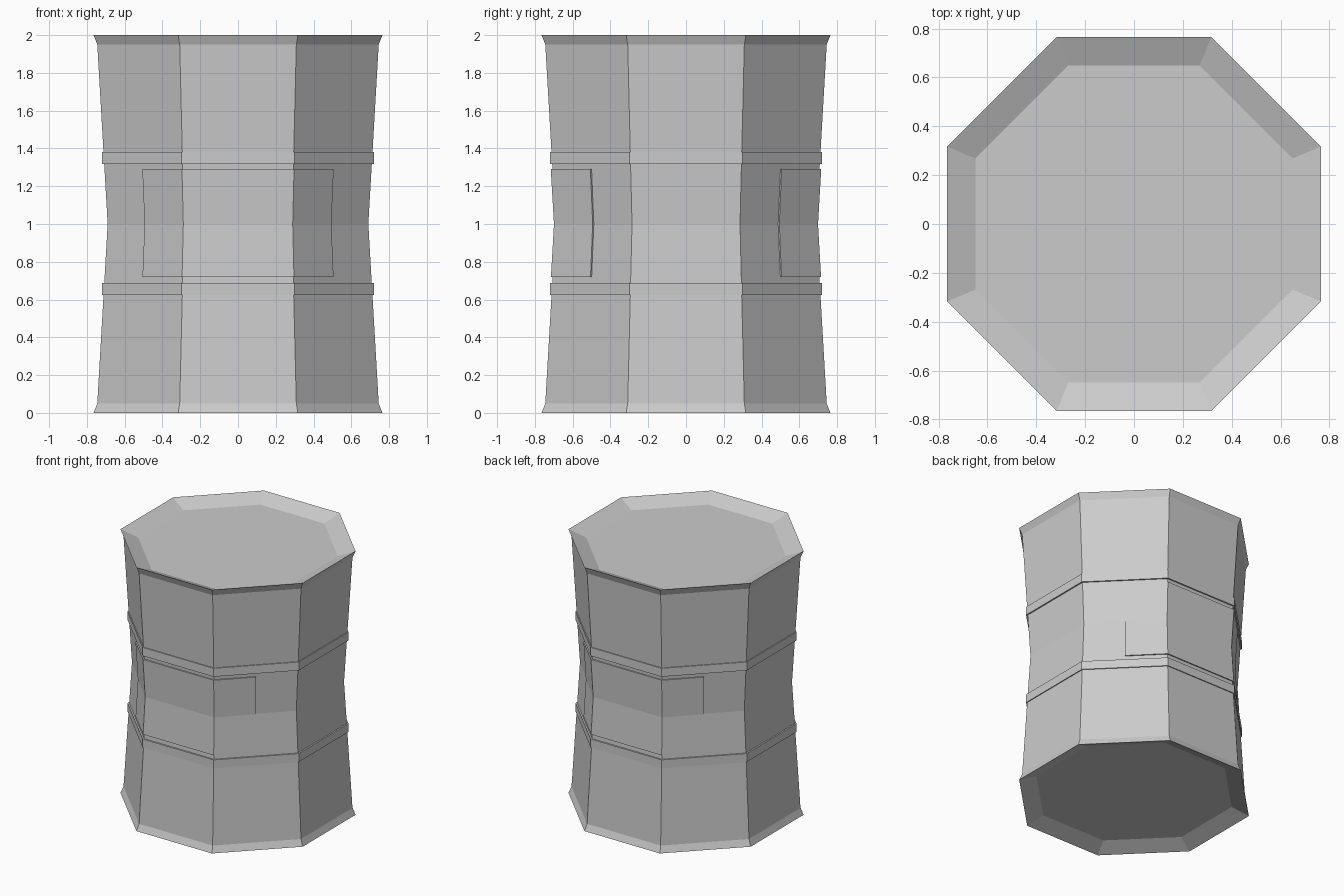
import bpy, bmesh
from math import pi, cos, sin

cube = bpy.data.objects.get("Cube")
if cube:
    bpy.data.objects.remove(cube, do_unlink=True)

grey = bpy.data.materials.new("light_grey")
grey.use_nodes = True
grey.diffuse_color = (0.6, 0.6, 0.6, 1)
grey.node_tree.nodes["Principled BSDF"].inputs["Base Color"].default_value = (0.6, 0.6, 0.6, 1)


def corner(apothem, k):
    """Octagon corner k, counted from the one right of the -y flat."""
    a = -pi / 2 + pi / 8 + k * pi / 4
    r = apothem / cos(pi / 8)
    return r * cos(a), r * sin(a)


def finish(bm, name):
    bmesh.ops.recalc_face_normals(bm, faces=bm.faces)
    mesh = bpy.data.meshes.new(name)
    bm.to_mesh(mesh)
    bm.free()
    mesh.materials.append(grey)
    obj = bpy.data.objects.new(name, mesh)
    bpy.context.collection.objects.link(obj)
    return obj


def skin(bm, rows, wrap):
    """Bridge neighbouring rows of vertices with quads."""
    for a, b in zip(rows, rows[1:]):
        n = len(a)
        for i in range(n if wrap else n - 1):
            j = (i + 1) % n
            bm.faces.new((a[i], a[j], b[j], b[i]))


def octagon_loft(name, profile, closed=False):
    """Stack octagons along an (apothem, z) profile."""
    bm = bmesh.new()
    rows = [[bm.verts.new((*corner(r, k), z)) for k in range(8)] for r, z in profile]
    if closed:
        rows.append(rows[0])
    else:
        bm.faces.new(rows[0])
        bm.faces.new(rows[-1])
    skin(bm, rows, True)
    return finish(bm, name)


def label_plate(name, turn, rows_rz, proud=0.009):
    """Plate over one flat, wrapping to the middle of both neighbouring flats."""
    bm = bmesh.new()

    def path(r, z):
        c = [corner(r, k + turn) for k in (-2, -1, 0, 1)]
        mid = lambda p, q: ((p[0] + q[0]) / 2, (p[1] + q[1]) / 2)
        pts = [mid(c[0], c[1]), c[1], c[2], mid(c[2], c[3])]
        return [bm.verts.new((x, y, z)) for x, y in pts]

    outer = [path(r + proud, z) for r, z in rows_rz]
    inner = [path(r - 0.004, z) for r, z in rows_rz]
    skin(bm, outer, False)
    skin(bm, inner, False)
    # rim between the outer and inner skins
    for e in (0, -1):
        skin(bm, [outer[e], inner[e]], False)
        skin(bm, [[row[e] for row in outer], [row[e] for row in inner]], False)
    return finish(bm, name)


# Waisted body with flared lips and recessed ends
lower = [(0.65, 0.05), (0.765, 0), (0.745, 0.05), (0.71, 0.655)]
upper = [(r, 2 - z) for r, z in reversed(lower)]
octagon_loft("body", lower + [(0.69, 1)] + upper)

# Raised bands above and below the label
for name, z in (("lower_band", 0.655), ("upper_band", 1.35)):
    octagon_loft(name, [(0.695, z - 0.032), (0.719, z - 0.032),
                        (0.719, z + 0.032), (0.695, z + 0.032)], closed=True)

# Label plates on front and back
rows = [(0.706, 0.72), (0.69, 1), (0.707, 1.29)]
label_plate("front_label", 0, rows)
label_plate("back_label", 4, rows)
